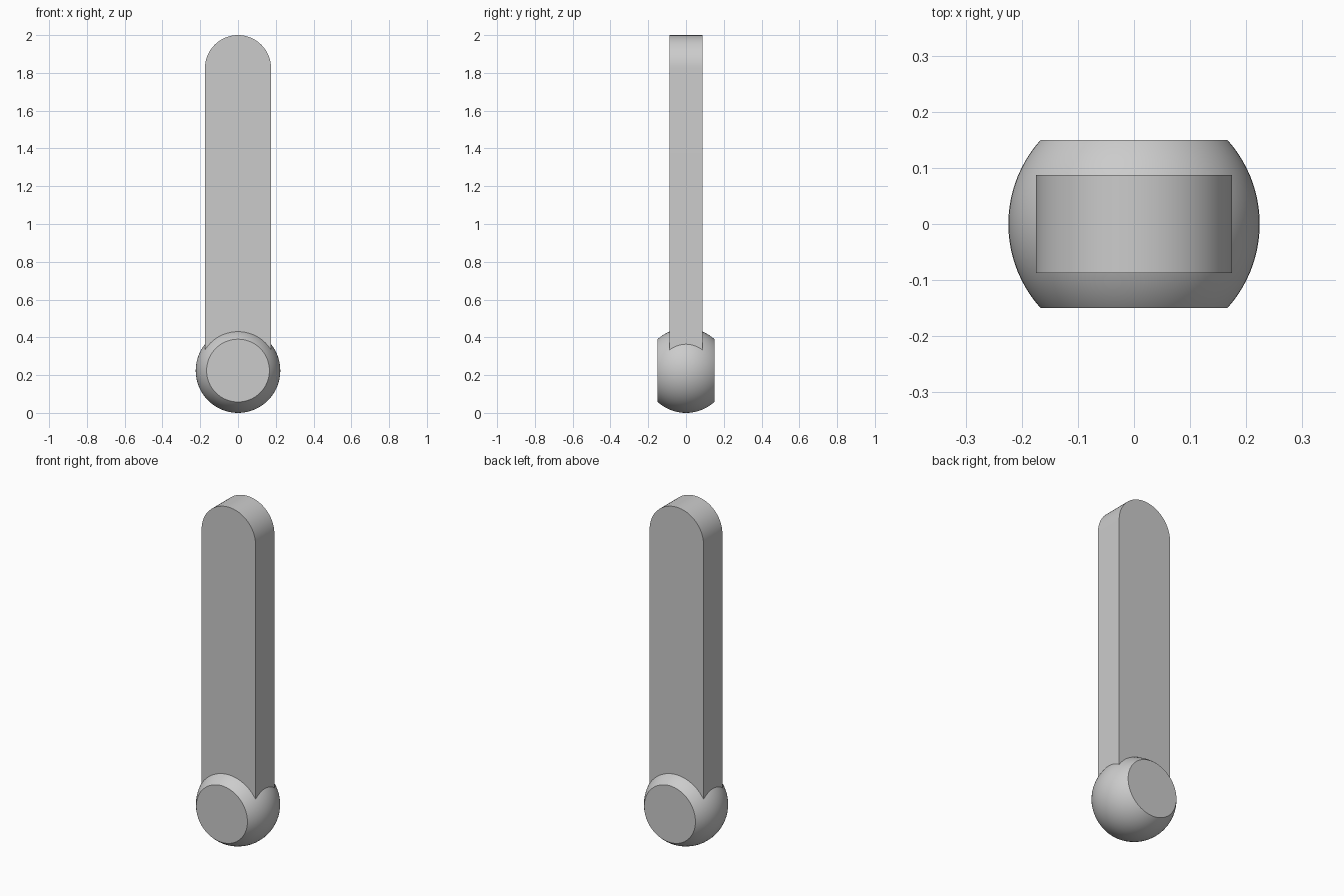
import bpy
import bmesh
from math import pi, sin, cos
from mathutils import Matrix, Vector

cube = bpy.data.objects.get("Cube")
if cube:
    bpy.data.objects.remove(cube, do_unlink=True)

BALL_R, BALL_CUT = 0.224, 0.15      # ball radius, distance of its flat sides
BAR_R, BAR_HALF = 0.175, 0.087      # half width and half depth of the bar
HEIGHT = 2.0

grey = bpy.data.materials.new("light_grey")
grey.use_nodes = True
colour = (0.6, 0.6, 0.6, 1)
grey.diffuse_color = colour
grey.node_tree.nodes["Principled BSDF"].inputs["Base Color"].default_value = colour


def add_object(name, bm):
    bmesh.ops.recalc_face_normals(bm, faces=bm.faces)
    mesh = bpy.data.meshes.new(name)
    bm.to_mesh(mesh)
    bm.free()
    mesh.materials.append(grey)
    obj = bpy.data.objects.new(name, mesh)
    bpy.context.collection.objects.link(obj)
    bpy.ops.object.select_all(action="DESELECT")
    obj.select_set(True)
    bpy.context.view_layer.objects.active = obj
    bpy.ops.object.shade_smooth_by_angle(angle=pi / 6)
    return obj


# Ball with its poles front to back, sliced flat at both ends
bm = bmesh.new()
bmesh.ops.create_uvsphere(
    bm, u_segments=64, v_segments=48, radius=BALL_R,
    matrix=Matrix.Translation((0, 0, BALL_R)) @ Matrix.Rotation(pi / 2, 4, "X"))
for side in (-1, 1):
    bmesh.ops.bisect_plane(
        bm, geom=bm.verts[:] + bm.edges[:] + bm.faces[:],
        plane_co=Vector((0, side * BALL_CUT, 0)),
        plane_no=Vector((0, side, 0)), clear_outer=True)
    bmesh.ops.holes_fill(bm, edges=[e for e in bm.edges if e.is_boundary], sides=0)
add_object("pivot_ball", bm)

# Flat bar with a rounded top, rooted inside the ball
bm = bmesh.new()
steps = 32
outline = [(-BAR_R, BALL_R), (BAR_R, BALL_R)]
outline += [(BAR_R * cos(pi * i / steps), HEIGHT - BAR_R + BAR_R * sin(pi * i / steps))
            for i in range(steps + 1)]
face = bm.faces.new([bm.verts.new((x, -BAR_HALF, z)) for x, z in outline])
extruded = bmesh.ops.extrude_face_region(bm, geom=[face], use_keep_orig=True)
back = [v for v in extruded["geom"] if isinstance(v, bmesh.types.BMVert)]
bmesh.ops.translate(bm, verts=back, vec=(0, 2 * BAR_HALF, 0))
add_object("bar", bm)
